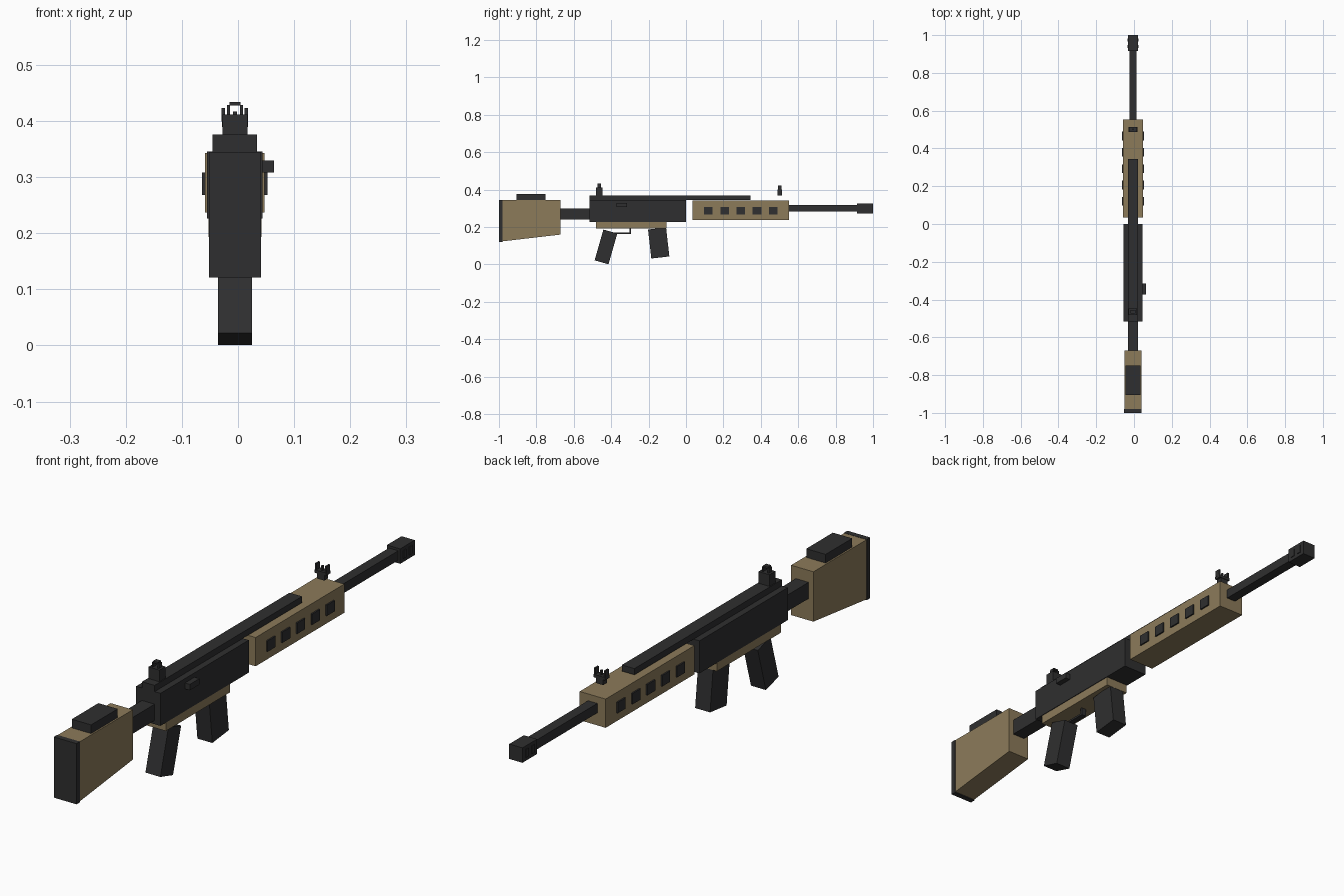
import bpy, bmesh, math
from mathutils import Vector, Matrix

if "Cube" in bpy.data.objects:
    bpy.data.objects.remove(bpy.data.objects["Cube"], do_unlink=True)

CX = -0.0055  # centre plane of the body


def material(name, rgb):
    m = bpy.data.materials.new(name)
    m.use_nodes = True
    colour = (*rgb, 1)
    m.diffuse_color = colour
    bsdf = next(n for n in m.node_tree.nodes if n.type == 'BSDF_PRINCIPLED')
    bsdf.inputs["Base Color"].default_value = colour
    return m


TAN = material("tan", (0.262, 0.197, 0.102))
DARK = material("charcoal", (0.028, 0.028, 0.029))


def extrude_side(name, profile, width, mat, x=CX):
    """Solid from a (y, z) side profile, centred on x."""
    bm = bmesh.new()
    face = bm.faces.new([bm.verts.new((x - width / 2, y, z)) for y, z in profile])
    moved = bmesh.ops.extrude_face_region(bm, geom=[face])["geom"]
    bmesh.ops.translate(bm, vec=(width, 0, 0),
                        verts=[v for v in moved if isinstance(v, bmesh.types.BMVert)])
    bmesh.ops.recalc_face_normals(bm, faces=bm.faces)
    mesh = bpy.data.meshes.new(name)
    bm.to_mesh(mesh)
    bm.free()
    mesh.materials.append(mat)
    obj = bpy.data.objects.new(name, mesh)
    bpy.context.collection.objects.link(obj)
    return obj


def box(name, y0, y1, z0, z1, width, mat, x=CX):
    return extrude_side(name, [(y0, z0), (y1, z0), (y1, z1), (y0, z1)], width, mat, x)


def tilted_box(name, y, z, depth, height, width, degrees, mat):
    rot = Matrix.Rotation(math.radians(degrees), 2)
    corners = [(-1, -1), (1, -1), (1, 1), (-1, 1)]
    pts = [rot @ Vector((a * depth / 2, b * height / 2)) for a, b in corners]
    return extrude_side(name, [(y + p.x, z + p.y) for p in pts], width, mat)


# Stock
extrude_side("stock", [(-0.98, 0.124), (-0.67, 0.16), (-0.67, 0.344), (-0.98, 0.344)], 0.091, TAN)
box("butt_pad", -1.0, -0.98, 0.121, 0.345, 0.093, DARK)
box("cheek_rest", -0.905, -0.75, 0.344, 0.376, 0.079, DARK)
box("stock_tube", -0.67, -0.515, 0.24, 0.30, 0.052, DARK)

# Receiver
box("receiver", -0.515, 0.0, 0.226, 0.346, 0.099, DARK)
box("lower_receiver", -0.48, -0.105, 0.193, 0.227, 0.094, TAN)
box("top_rail", -0.515, 0.345, 0.346, 0.369, 0.051, DARK)
box("charging_handle", -0.372, -0.316, 0.308, 0.33, 0.03, DARK, 0.049)

# Grip, magazine and trigger guard
tilted_box("pistol_grip", -0.428, 0.094, 0.077, 0.171, 0.061, -16, DARK)
tilted_box("magazine", -0.146, 0.115, 0.097, 0.156, 0.061, 6.5, DARK)
box("trigger_guard_bottom", -0.41, -0.295, 0.164, 0.171, 0.02, DARK)
box("trigger_guard_front", -0.302, -0.295, 0.164, 0.194, 0.02, DARK)

# Handguard with side vents
box("handguard", 0.035, 0.552, 0.237, 0.343, 0.106, TAN)
for i in range(5):
    y = 0.12 + i * 0.0865
    for side, label in ((1, "left"), (-1, "right")):
        box(f"vent_{label}_{i + 1}", y - 0.023, y + 0.023, 0.268, 0.308,
            0.006, DARK, CX + side * 0.0555)

# Barrel and muzzle
box("barrel", 0.55, 0.92, 0.283, 0.318, 0.038, DARK)
box("muzzle", 0.915, 1.0, 0.272, 0.327, 0.054, DARK)
for i, y in enumerate((0.94, 0.975)):
    box(f"muzzle_port_{i + 1}", y - 0.008, y + 0.008, 0.285, 0.315, 0.06, DARK)

# Rear sight with a faceted arch
box("rear_sight_base", -0.482, -0.447, 0.369, 0.412, 0.045, DARK)
for side, label in ((1, "left"), (-1, "right")):
    box(f"rear_sight_post_{label}", -0.474, -0.455, 0.411, 0.429, 0.005, DARK, CX + side * 0.0115)
box("rear_sight_top", -0.474, -0.455, 0.428, 0.434, 0.02, DARK)

# Front sight with two ears and a centre post
box("front_sight_stem", 0.49, 0.512, 0.369, 0.391, 0.03, DARK)
box("front_sight_base", 0.488, 0.514, 0.389, 0.4, 0.046, DARK)
box("front_sight_post", 0.497, 0.505, 0.399, 0.417, 0.007, DARK)
for side, label in ((1, "left"), (-1, "right")):
    box(f"front_sight_ear_{label}", 0.491, 0.511, 0.399, 0.423, 0.006, DARK, CX + side * 0.0205)
